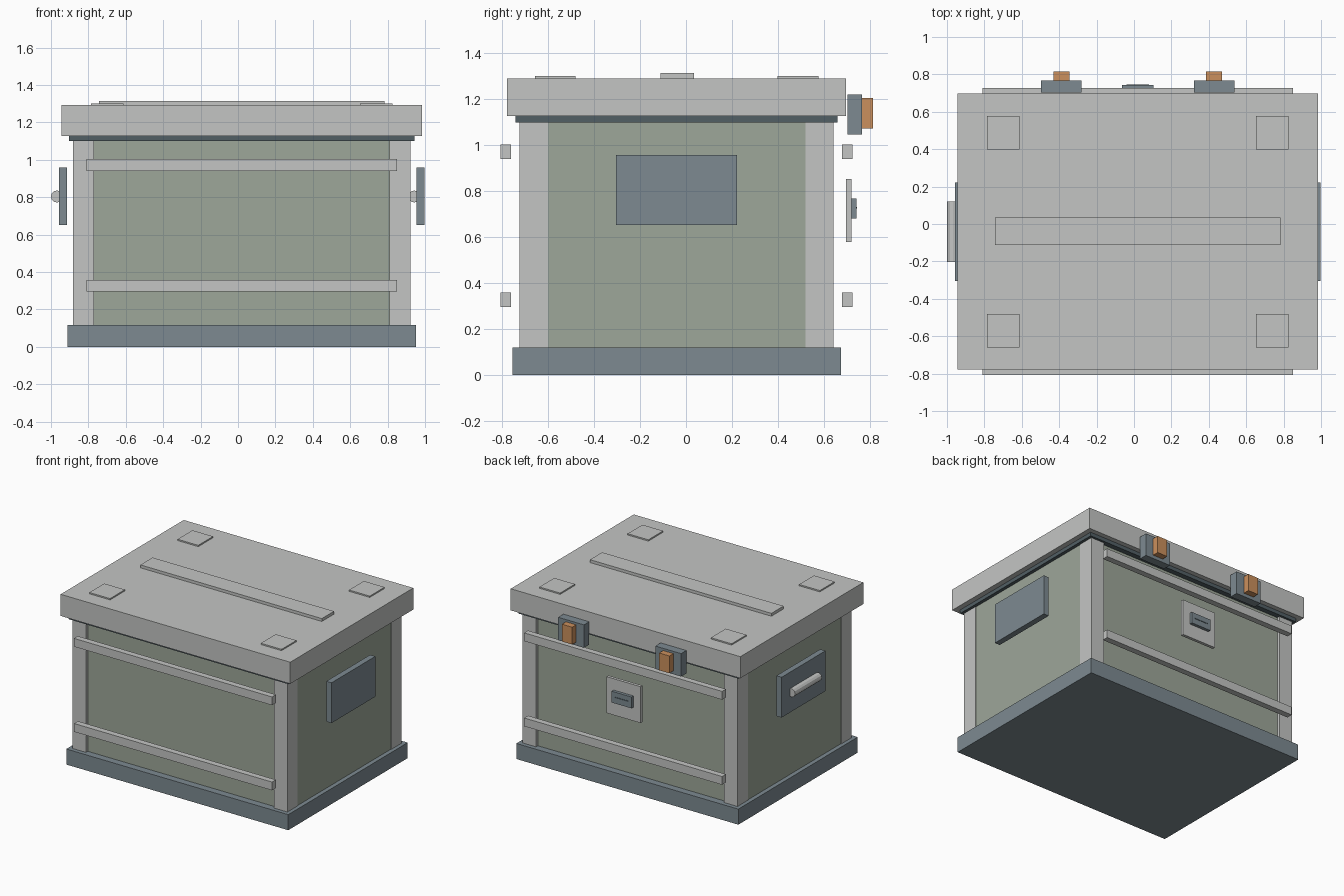
import bpy
import math
from mathutils import Vector

if "Cube" in bpy.data.objects:
    bpy.data.objects.remove(bpy.data.objects["Cube"], do_unlink=True)

CX, CY = 0.02, -0.041  # middle of the case


def material(name, rgb):
    m = bpy.data.materials.new(name)
    m.use_nodes = True
    m.diffuse_color = (*rgb, 1)
    m.node_tree.nodes["Principled BSDF"].inputs["Base Color"].default_value = (*rgb, 1)
    return m


GREY = material("light grey metal", (0.55, 0.56, 0.55))
GREEN = material("sage green panel", (0.34, 0.385, 0.32))
SLATE = material("slate metal", (0.205, 0.255, 0.285))
DARK = material("dark seal", (0.085, 0.115, 0.13))
ORANGE = material("orange lever", (0.60, 0.28, 0.11))


def box(name, x, y, z, mat):
    """Box from (min, max) pairs on each axis."""
    lo, hi = (Vector(v) for v in zip(x, y, z))
    bpy.ops.mesh.primitive_cube_add(size=1, location=(lo + hi) / 2)
    ob = bpy.context.object
    ob.name = name
    ob.data.transform(bpy.data.objects[ob.name].matrix_basis.Diagonal((*(hi - lo), 1)))
    ob.data.materials.append(mat)
    return ob


def around(centre, half):
    return (centre - half, centre + half)


def side(centre, sign, near, far):
    """Range from near to far on one side of a centre."""
    return tuple(sorted((centre + sign * near, centre + sign * far)))


# Main shell
box("base_plinth", around(CX, 0.932), around(CY, 0.716), (0, 0.118), SLATE)
box("body", around(CX, 0.899), around(CY, 0.662), (0.118, 1.1), GREEN)
box("lid_seal", around(CX, 0.924), around(CY, 0.701), (1.1, 1.128), DARK)
box("lid", around(CX, 0.964), around(CY, 0.738), (1.128, 1.292), GREY)
box("lid_strip", around(CX, 0.762), around(CY + 0.003, 0.073), (1.292, 1.314), GREY)

# Corner posts and lid pads
for sx, xn in ((-1, "right"), (1, "left")):
    for sy, yn in ((-1, "front"), (1, "back")):
        box(f"post_{yn}_{xn}", side(CX, sx, 0.789, 0.903), side(CY, sy, 0.561, 0.684),
            (0.118, 1.1), GREY)
        box(f"lid_pad_{yn}_{xn}", side(CX, sx, 0.633, 0.807), side(CY, sy, 0.44, 0.618),
            (1.292, 1.302), GREY)

# Horizontal rails, front and back
for sy, yn in ((-1, "front"), (1, "back")):
    for low, zn in ((0.295, "lower"), (0.941, "upper")):
        box(f"rail_{yn}_{zn}", around(CX, 0.831), side(CY, sy, 0.721, 0.767),
            (low, low + 0.063), GREY)

# Side handles on backing plates
for sx, xn in ((-1, "right"), (1, "left")):
    box(f"handle_plate_{xn}", side(CX, sx, 0.934, 0.978), around(CY, 0.263),
        (0.652, 0.958), SLATE)
    bpy.ops.mesh.primitive_cylinder_add(
        vertices=12, radius=0.032, depth=0.322, rotation=(math.pi / 2, 0, 0),
        location=(CX + sx * 0.955 - 0.033, CY, 0.804))
    grip = bpy.context.object
    grip.name = f"handle_grip_{xn}"
    grip.data.materials.append(GREY)

# Latches on the back
for sx, xn in ((-1, "right"), (1, "left")):
    x = CX + sx * 0.408
    box(f"latch_{xn}", around(x, 0.108), (0.704, 0.767), (1.048, 1.222), SLATE)
    box(f"latch_lever_{xn}", around(x, 0.043), (0.767, 0.815), (1.074, 1.205), ORANGE)

# Lock on the back
box("lock_plate", around(CX, 0.143), (0.698, 0.721), (0.578, 0.854), GREY)
box("lock_body", around(CX, 0.083), (0.721, 0.744), (0.682, 0.768), SLATE)
box("lock_slot", around(CX, 0.06), (0.74, 0.746), (0.724, 0.732), DARK)
